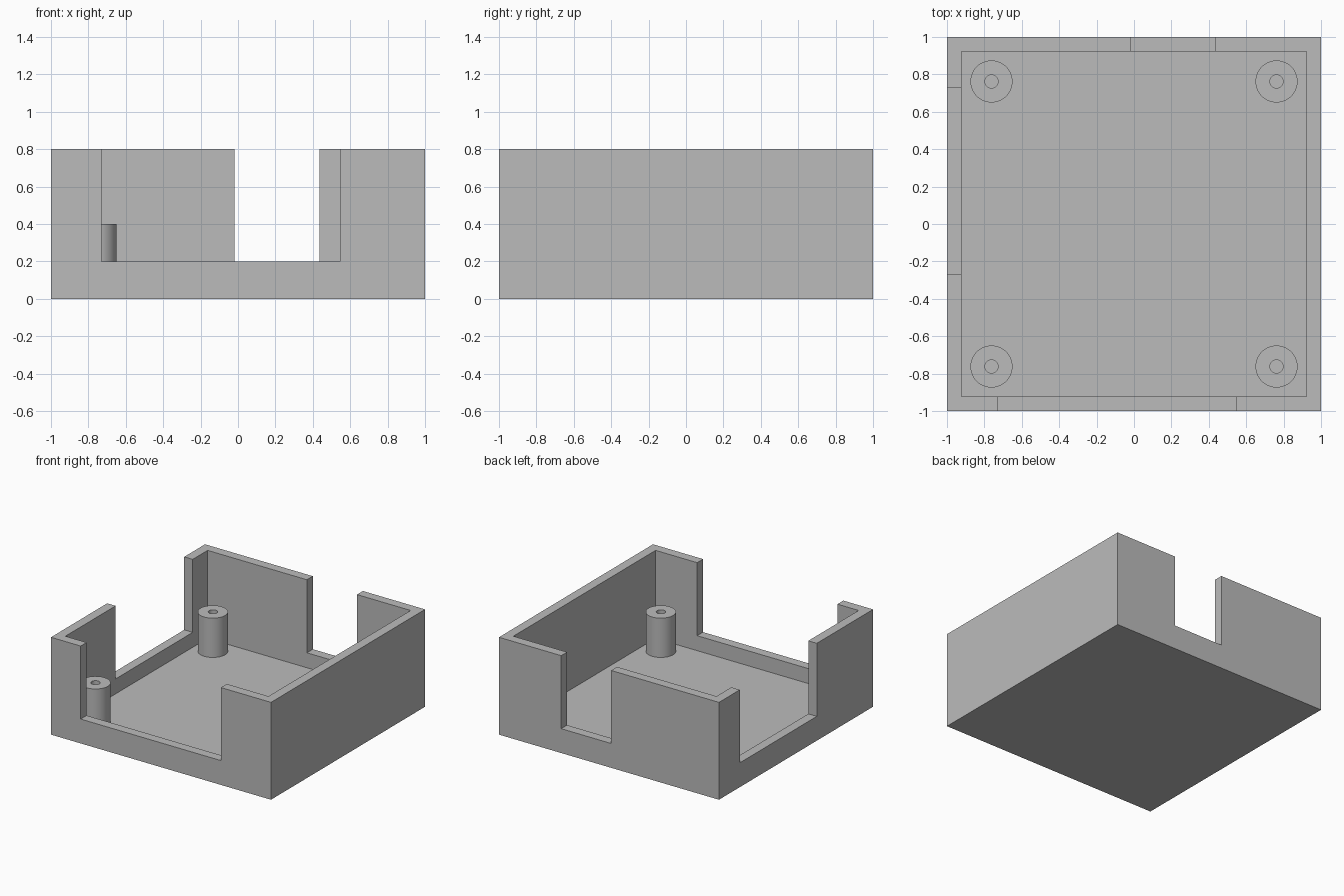
import bpy, bmesh, math
from mathutils import Vector

if "Cube" in bpy.data.objects:
    bpy.data.objects.remove(bpy.data.objects["Cube"], do_unlink=True)

WALL = 0.077      # wall and floor thickness
HEIGHT = 0.8
SILL = 0.2        # lower edge of the wall openings
INNER = 1 - WALL

grey = bpy.data.materials.new("plain grey")
grey.use_nodes = True
colour = (0.5, 0.5, 0.5, 1)
grey.diffuse_color = colour
grey.node_tree.nodes["Principled BSDF"].inputs["Base Color"].default_value = colour


def add_object(name, bm):
    mesh = bpy.data.meshes.new(name)
    bm.to_mesh(mesh)
    bm.free()
    mesh.materials.append(grey)
    obj = bpy.data.objects.new(name, mesh)
    bpy.context.scene.collection.objects.link(obj)
    return obj


def box(name, low, high):
    low, high = Vector(low), Vector(high)
    bm = bmesh.new()
    bmesh.ops.create_cube(bm, size=1)
    bmesh.ops.scale(bm, verts=bm.verts, vec=high - low)
    bmesh.ops.translate(bm, verts=bm.verts, vec=(low + high) / 2)
    return add_object(name, bm)


def activate(obj):
    bpy.ops.object.select_all(action='DESELECT')
    obj.select_set(True)
    bpy.context.view_layer.objects.active = obj


def cut(obj, low, high):
    cutter = box("cutter", low, high)
    cutter.hide_render = True
    mod = obj.modifiers.new("cut", 'BOOLEAN')
    mod.operation = 'DIFFERENCE'
    mod.solver = 'EXACT'
    mod.object = cutter
    activate(obj)
    bpy.ops.object.modifier_apply(modifier=mod.name)
    bpy.data.objects.remove(cutter, do_unlink=True)


# Open tray: hollow box with openings in the front, back and one side wall
tray = box("tray", (-1, -1, 0), (1, 1, HEIGHT))
cut(tray, (-INNER, -INNER, WALL), (INNER, INNER, 1))
cut(tray, (-0.73, -1.1, SILL), (0.545, -0.85, 1))
cut(tray, (-0.02, 0.85, SILL), (0.435, 1.1, 1))
cut(tray, (-1.1, -0.27, SILL), (-0.85, 0.73, 1))


# Screw posts: a revolved profile with a hole down the middle
def screw_post(name, x, y):
    bm = bmesh.new()
    outline = [(0.035, WALL), (0.035, 0.4), (0.1125, 0.4), (0.1125, WALL)]
    verts = [bm.verts.new((r, 0, z)) for r, z in outline]
    edges = [bm.edges.new(pair) for pair in zip(verts, verts[1:])]
    bmesh.ops.spin(bm, geom=verts + edges, cent=(0, 0, 0), axis=(0, 0, 1),
                   angle=math.tau, steps=48, use_duplicate=False)
    bmesh.ops.remove_doubles(bm, verts=bm.verts, dist=0.0005)
    bmesh.ops.recalc_face_normals(bm, faces=bm.faces)
    top = max(bm.faces, key=lambda f: f.calc_center_median().z)
    if top.normal.z < 0:
        bmesh.ops.reverse_faces(bm, faces=bm.faces)
    post = add_object(name, bm)
    post.location = (x, y, 0)
    activate(post)
    bpy.ops.object.shade_smooth_by_angle(angle=math.radians(30))


for end, sy in (("front", -1), ("back", 1)):
    for side, sx in (("right", -1), ("left", 1)):
        screw_post(f"{end}_{side}_screw_post", 0.762 * sx, 0.762 * sy)
